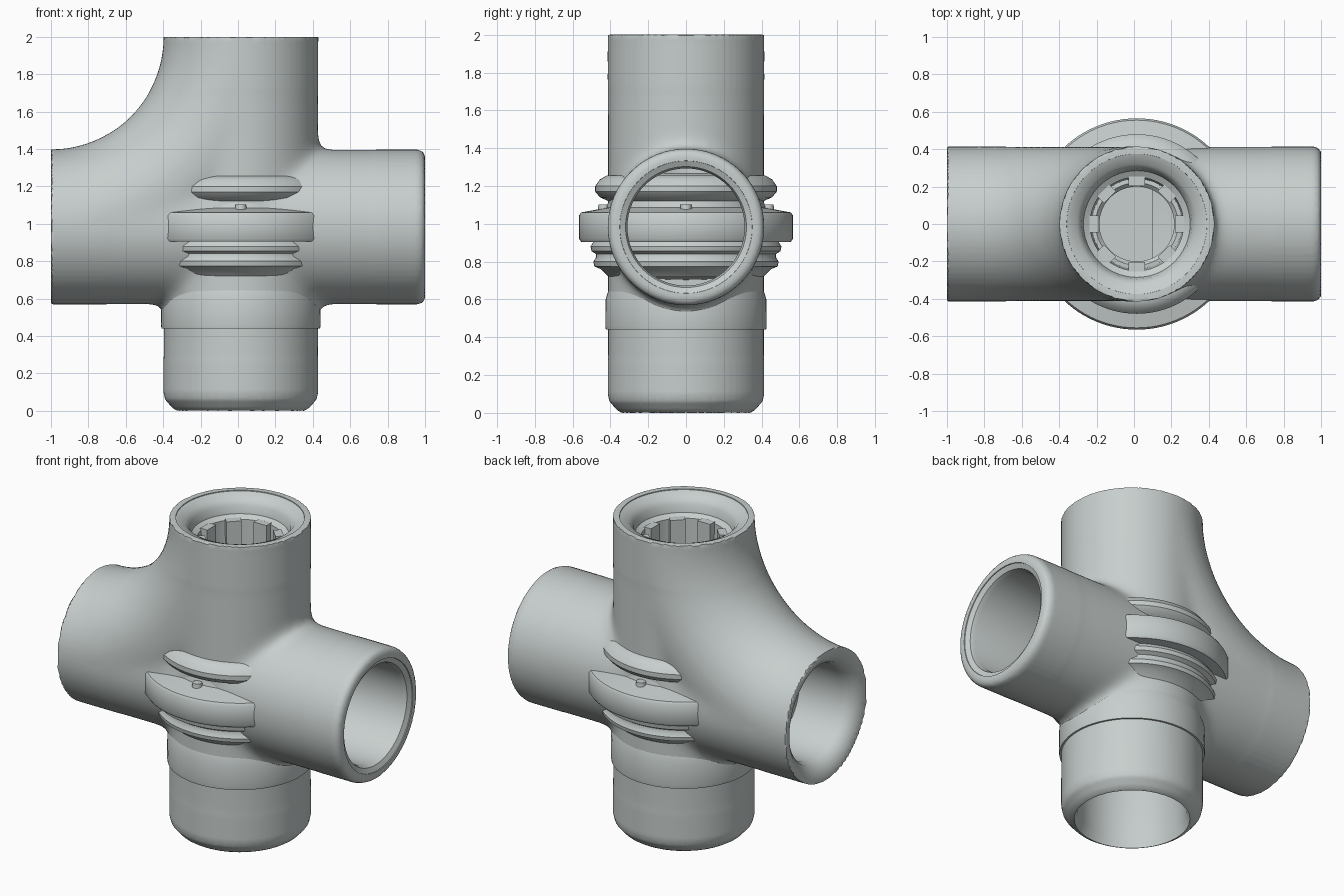
import bpy, bmesh, math
from mathutils import Matrix

if "Cube" in bpy.data.objects:
    bpy.data.objects.remove(bpy.data.objects["Cube"])

CX, CZ, R = 0.015, 0.983, 0.414      # pipe centre lines and outer radius

grey = bpy.data.materials.new("grey_metal")
grey.diffuse_color = (0.57, 0.62, 0.61, 1)
grey.use_nodes = True
grey.node_tree.nodes["Principled BSDF"].inputs["Base Color"].default_value = grey.diffuse_color


def make_object(name, bm):
    bmesh.ops.recalc_face_normals(bm, faces=bm.faces)
    me = bpy.data.meshes.new(name)
    bm.to_mesh(me)
    bm.free()
    me.materials.append(grey)
    ob = bpy.data.objects.new(name, me)
    bpy.context.collection.objects.link(ob)
    return ob


def activate(ob):
    bpy.ops.object.select_all(action='DESELECT')
    ob.select_set(True)
    bpy.context.view_layer.objects.active = ob


def smooth(ob, angle=35):
    activate(ob)
    bpy.ops.object.shade_smooth_by_angle(angle=math.radians(angle))


def skin(bm, rings):
    """Join rings of points into a closed, capped surface."""
    vs = [[bm.verts.new(p) for p in ring] for ring in rings]
    n = len(vs[0])
    for a, b in zip(vs, vs[1:]):
        for i in range(n):
            j = (i + 1) % n
            bm.faces.new((a[i], a[j], b[j], b[i]))
    bm.faces.new(vs[0])
    bm.faces.new(vs[-1])


def lathe(bm, profile, axis='z', n=64):
    """Revolve (radius, position) pairs about the vertical or the cross pipe."""
    rings = []
    for r, t in profile:
        r = max(r, 0.002)
        ring = []
        for i in range(n):
            a = 2 * math.pi * i / n
            u, v = r * math.cos(a), r * math.sin(a)
            ring.append((CX + u, v, t) if axis == 'z' else (t, u, CZ + v))
        rings.append(ring)
    skin(bm, rings)


# outer pipes: vertical, crosswise, and the swept elbow at upper left
bm = bmesh.new()
lathe(bm, [(0.34, 0), (0.365, 0.015), (0.405, 0.06), (R, 0.1), (R, 1.985), (0.40, 2)])
lathe(bm, [(R, -1), (R, 0.96), (0.405, 0.985), (0.385, 1)], 'x')
rings = []
for i in range(41):
    a = -math.pi / 2 * i / 40
    ring = []
    for k in range(64):
        b = 2 * math.pi * k / 64
        d = 1.016 + R * math.cos(b)
        ring.append((-1 + d * math.cos(a), R * math.sin(b), 2 + d * math.sin(a)))
    rings.append(ring)
skin(bm, rings)
shell = make_object("pipe_shell", bm)
activate(shell)
shell.data.remesh_voxel_size = 0.018
bpy.ops.object.voxel_remesh()

# blend the junctions into soft fillets
bm = bmesh.new()
bm.from_mesh(shell.data)
near = [v for v in bm.verts if abs(v.co.x - CX) < 0.72 and abs(v.co.z - CZ) < 0.72]
for _ in range(28):
    bmesh.ops.smooth_vert(bm, verts=near, factor=0.5,
                          use_axis_x=True, use_axis_y=True, use_axis_z=True)
bm.to_mesh(shell.data)
bm.free()

# bores with rounded mouths
bores = {
    "right_bore": ([(0.36, 1.05), (0.35, 0.995), (0.32, 0.98), (0.31, 0.95),
                    (0.31, 0.1)], 'x'),
    "left_bore": ([(0.40, -1.05), (0.395, -1), (0.355, -0.985), (0.315, -0.95),
                   (0.30, -0.90), (0.30, -0.60)], 'x'),
    "top_bore": ([(0.38, 2.05), (0.375, 1.995), (0.32, 1.975), (0.295, 1.94),
                  (0.285, 1.89), (0.25, 1.87), (0.24, 1.2)], 'z'),
    "bottom_bore": ([(0.345, -0.05), (0.335, 0.02), (0.32, 0.06), (0.32, 0.4),
                     (0.25, 0.5), (0.1, 0.55), (0, 0.56)], 'z'),
}
for name, (profile, axis) in bores.items():
    bm = bmesh.new()
    lathe(bm, profile, axis)
    cutter = make_object(name, bm)
    cutter.hide_render = True
    activate(shell)
    mod = shell.modifiers.new(name, 'BOOLEAN')
    mod.operation = 'DIFFERENCE'
    mod.solver = 'EXACT'
    mod.object = cutter
    bpy.ops.object.modifier_apply(modifier=name)
    bpy.data.objects.remove(cutter)
smooth(shell, 40)

# inner core with its stacked flanges showing through the shell
bm = bmesh.new()
lathe(bm, [(0, 0.70), (0.41, 0.72), (0.45, 0.76), (0.485, 0.775), (0.49, 0.80),
           (0.475, 0.825), (0.475, 0.84), (0.50, 0.855), (0.505, 0.88), (0.49, 0.905),
           (0.555, 0.905), (0.565, 0.92), (0.565, 1.045), (0.555, 1.06), (0.42, 1.085),
           (0.41, 1.12), (0.455, 1.14), (0.48, 1.17), (0.48, 1.20), (0.455, 1.235),
           (0.42, 1.255), (0.22, 1.27), (0.20, 1.25), (0.20, 0.86), (0, 0.85)], n=96)
smooth(make_object("flanged_core", bm))

# shallow collar on the lower pipe
bm = bmesh.new()
lathe(bm, [(0.35, 0.44), (0.424, 0.44), (0.427, 0.46), (0.425, 0.60), (0.41, 0.65),
           (0.35, 0.66), (0.35, 0.44)])
smooth(make_object("lower_collar", bm))

# four small pegs on the wide flange
bm = bmesh.new()
for i in range(4):
    a = math.pi / 2 * i
    bmesh.ops.create_cone(bm, cap_ends=True, segments=12, radius1=0.034, radius2=0.028,
                          depth=0.05, matrix=Matrix.Translation(
                              (CX + 0.435 * math.cos(a), 0.435 * math.sin(a), 1.078)))
smooth(make_object("flange_pegs", bm))

# ring of upright clips inside the top socket
bm = bmesh.new()
for i in range(8):
    m = (Matrix.Translation((CX, 0, 1.64)) @ Matrix.Rotation(math.pi / 4 * i, 4, 'Z')
         @ Matrix.Translation((0.228, 0, 0)) @ Matrix.Diagonal((0.05, 0.09, 0.48, 1)))
    bmesh.ops.create_cube(bm, size=1, matrix=m)
make_object("socket_clips", bm)
